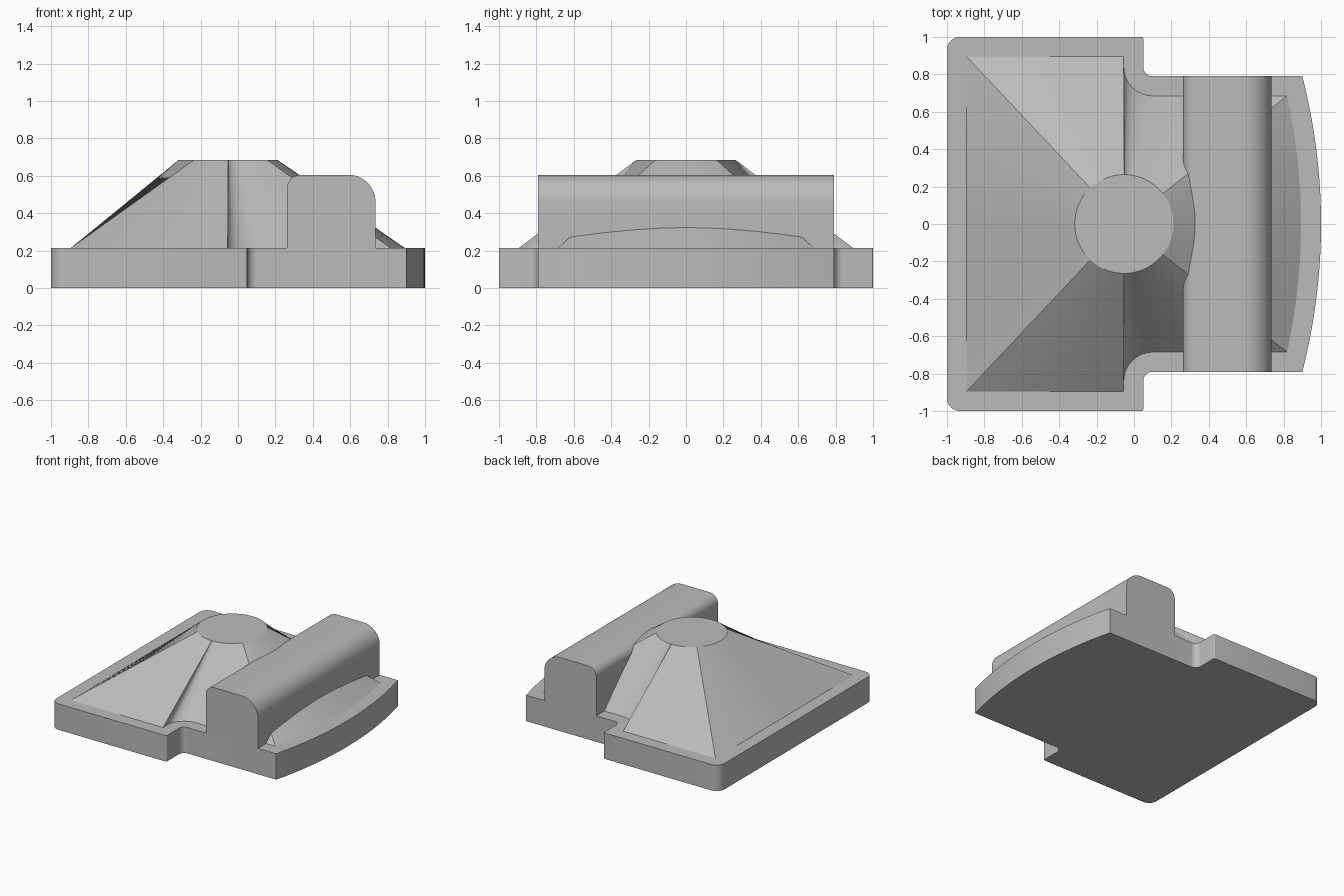
import bpy, bmesh
from math import radians, cos, sin, atan2, asin
from mathutils import Vector

cube = bpy.data.objects.get("Cube")
if cube:
    bpy.data.objects.remove(cube, do_unlink=True)

grey = bpy.data.materials.new("plain grey")
grey.use_nodes = True
grey.diffuse_color = (0.5, 0.5, 0.5, 1)
grey.node_tree.nodes["Principled BSDF"].inputs["Base Color"].default_value = (0.5, 0.5, 0.5, 1)

BASE_TOP, CROWN_TOP = 0.213, 0.685


def arc(cx, cy, r, start, end, steps=10):
    angles = [radians(start + (end - start) * i / steps) for i in range(steps + 1)]
    return [(cx + r * cos(a), cy + r * sin(a)) for a in angles]


def bowed_end(tip, half_width, r=3.17, steps=16):
    """Half of the shallow curved end, from its corner to the centre line."""
    a = asin(half_width / r)
    return [(tip - r + r * cos(a * (1 - i / steps)), r * sin(a * (1 - i / steps)))
            for i in range(steps + 1)]


def mirrored(half):
    return half + [(x, -y) for x, y in reversed(half) if abs(y) > 1e-5]


def subdivide(points, step=0.04):
    out = []
    for i, p in enumerate(points):
        a, b = Vector(p), Vector(points[(i + 1) % len(points)])
        n = max(1, round((b - a).length / step))
        out += [tuple(a.lerp(b, k / n)) for k in range(n)]
    return out


def loft(name, lower, upper):
    """Closed solid between two matching rings of 3D points."""
    bm = bmesh.new()
    lo = [bm.verts.new(p) for p in lower]
    hi = [bm.verts.new(p) for p in upper]
    bm.faces.new(lo)
    bm.faces.new(hi)
    for i in range(len(lo)):
        j = (i + 1) % len(lo)
        bm.faces.new((lo[i], lo[j], hi[j], hi[i]))
    bmesh.ops.recalc_face_normals(bm, faces=bm.faces)
    mesh = bpy.data.meshes.new(name)
    bm.to_mesh(mesh)
    bm.free()
    mesh.materials.append(grey)
    obj = bpy.data.objects.new(name, mesh)
    bpy.context.collection.objects.link(obj)
    bpy.ops.object.select_all(action='DESELECT')
    obj.select_set(True)
    bpy.context.view_layer.objects.active = obj
    bpy.ops.object.shade_smooth_by_angle(angle=radians(20))
    return obj


# Base plate: rounded square end, stepped sides, bowed far end
plate = mirrored(arc(-0.93, 0.93, 0.07, 180, 90)
                 + arc(0.04, 0.99, 0.01, 90, 0, 4)
                 + arc(0.1, 0.84, 0.05, 180, 270)
                 + bowed_end(1.0, 0.79))
loft("base_plate", [(x, y, 0) for x, y in plate], [(x, y, BASE_TOP) for x, y in plate])

# Crown: inset outline blending up to a round flat top
CX, R = -0.053, 0.264
foot = subdivide(mirrored([(-0.895, 0.895), (-0.055, 0.895)]
                          + arc(0.1, 0.84, 0.155, 180, 270)
                          + bowed_end(0.893, 0.685)))
rim = []
for x, y in foot:
    a = atan2(y, x - CX)
    rim.append((CX + R * cos(a), R * sin(a), CROWN_TOP))
loft("tapered_crown", [(x, y, BASE_TOP) for x, y in foot], rim)

# Cross bar: full-width ridge with one tight and one wide rounded shoulder
bar = ([(0.262, BASE_TOP)] + arc(0.335, 0.532, 0.073, 180, 90)
       + arc(0.59, 0.46, 0.145, 90, 0, 14) + [(0.735, BASE_TOP)])
loft("cross_bar", [(x, -0.79, z) for x, z in bar], [(x, 0.79, z) for x, z in bar])
